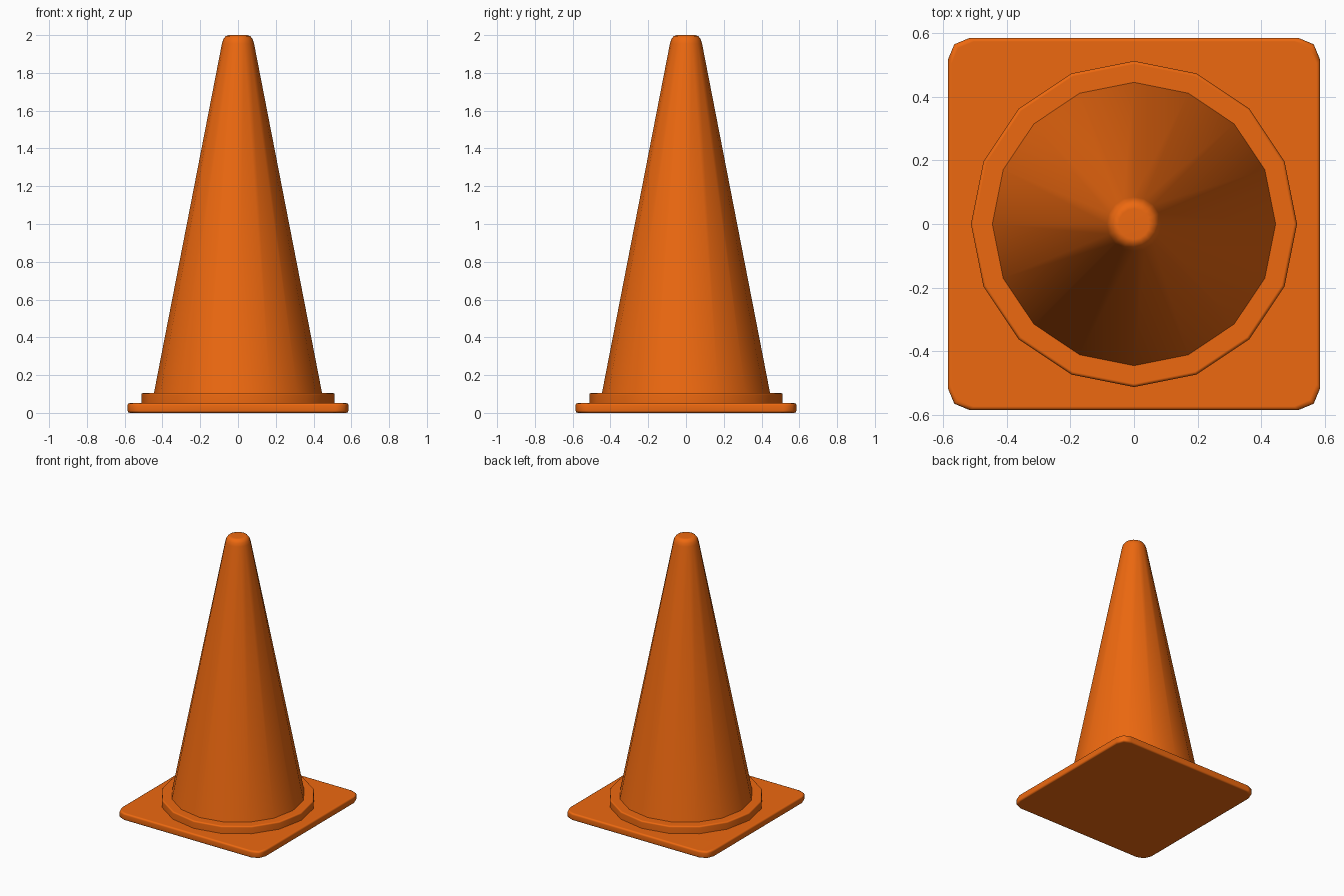
import bpy, bmesh
from math import cos, sin, pi, radians

if "Cube" in bpy.data.objects:
    bpy.data.objects.remove(bpy.data.objects["Cube"])

orange = bpy.data.materials.new("orange_plastic")
orange.diffuse_color = (0.85, 0.14, 0.005, 1)
orange.use_nodes = True
orange.node_tree.nodes["Principled BSDF"].inputs["Base Color"].default_value = orange.diffuse_color


def circle(r, sides=16):
    return [(r * cos(2 * pi * i / sides), r * sin(2 * pi * i / sides)) for i in range(sides)]


def rounded_square(half, corner=0.07, steps=2):
    pts = []
    c = half - corner
    for q, (sx, sy) in enumerate([(1, 1), (-1, 1), (-1, -1), (1, -1)]):
        for k in range(steps + 1):
            a = (q + k / steps) * pi / 2
            pts.append((sx * c + corner * cos(a), sy * c + corner * sin(a)))
    return pts


def loft(name, outline, profile):
    """Stack outlines along a (size, z) profile and close both ends."""
    bm = bmesh.new()
    rings = [[bm.verts.new((x, y, z)) for x, y in outline(s)] for s, z in profile]
    n = len(rings[0])
    for lo, hi in zip(rings, rings[1:]):
        for i in range(n):
            j = (i + 1) % n
            bm.faces.new((lo[i], lo[j], hi[j], hi[i]))
    bm.faces.new(rings[0][::-1])
    bm.faces.new(rings[-1])
    mesh = bpy.data.meshes.new(name)
    bm.to_mesh(mesh)
    bm.free()
    ob = bpy.data.objects.new(name, mesh)
    bpy.context.collection.objects.link(ob)
    mesh.materials.append(orange)
    bpy.ops.object.select_all(action='DESELECT')
    ob.select_set(True)
    bpy.context.view_layer.objects.active = ob
    bpy.ops.object.shade_smooth_by_angle(angle=radians(50))
    # keep the large faces flat-looking next to the small bevels
    wn = ob.modifiers.new("weighted_normals", 'WEIGHTED_NORMAL')
    wn.keep_sharp = True
    return ob


# square foot with softened rim
loft("base_plate", rounded_square,
     [(0.573, 0), (0.5815, 0.0035), (0.585, 0.012),
      (0.585, 0.04), (0.5815, 0.0485), (0.573, 0.052)])

# round step between foot and cone
loft("collar", circle,
     [(0.512, 0.045), (0.512, 0.096), (0.509, 0.103), (0.502, 0.106)])

# tapered body with rounded tip
loft("cone_body", circle,
     [(0.446, 0.10), (0.085, 1.955), (0.078, 1.978), (0.066, 1.994), (0.048, 2.0)])
